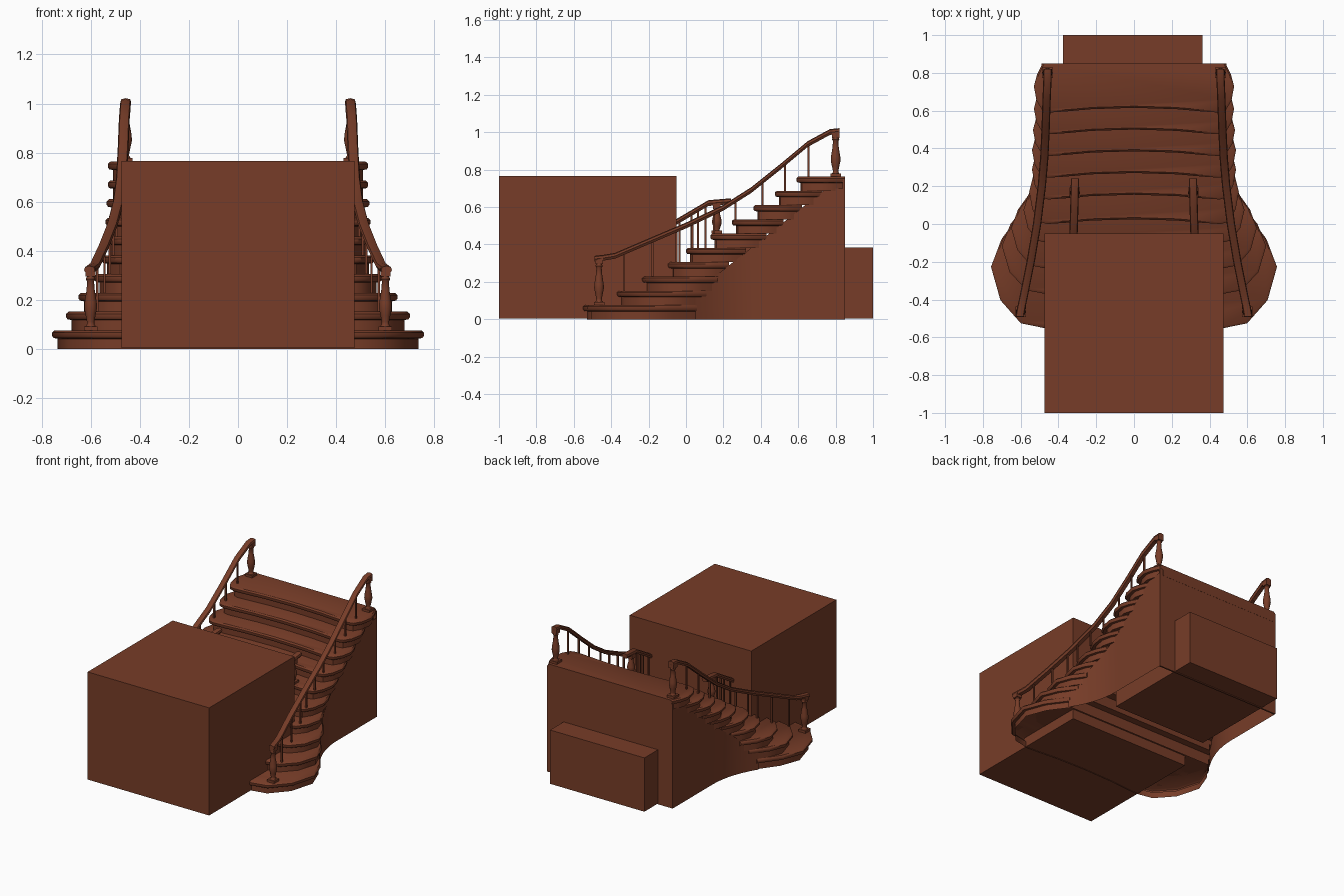
import bpy, bmesh, math
from mathutils import Vector

if "Cube" in bpy.data.objects:
    bpy.data.objects.remove(bpy.data.objects["Cube"])

wood = bpy.data.materials.new("red_brown_wood")
wood.diffuse_color = (0.185, 0.046, 0.021, 1)
wood.use_nodes = True
wood.node_tree.nodes["Principled BSDF"].inputs["Base Color"].default_value = wood.diffuse_color


def finish(name, bm, smooth=None, mirror=False):
    bmesh.ops.recalc_face_normals(bm, faces=bm.faces[:])
    me = bpy.data.meshes.new(name)
    bm.to_mesh(me)
    bm.free()
    me.materials.append(wood)
    ob = bpy.data.objects.new(name, me)
    bpy.context.collection.objects.link(ob)
    if mirror:
        ob.modifiers.new("mirror", 'MIRROR')
    if smooth:
        bpy.ops.object.select_all(action='DESELECT')
        ob.select_set(True)
        bpy.context.view_layer.objects.active = ob
        bpy.ops.object.shade_smooth_by_angle(angle=math.radians(smooth))
    return ob


def loft(bm, rings, start=True, end=True, closed=True):
    """Skin a list of equally long point rings."""
    vs = [[bm.verts.new(p) for p in r] for r in rings]
    n = len(vs[0])
    for a, b in zip(vs, vs[1:]):
        for i in range(n if closed else n - 1):
            j = (i + 1) % n
            bm.faces.new((a[i], a[j], b[j], b[i]))
    if start:
        bm.faces.new(vs[0])
    if end:
        bm.faces.new(vs[-1])


def box_into(bm, x0, x1, y0, y1, z0, z1):
    loft(bm, [[(x0, y0, z), (x1, y0, z), (x1, y1, z), (x0, y1, z)] for z in (z0, z1)])


def interp(pts, y):
    """Linear lookup in a list of (y, value...) rows sorted by y."""
    for a, b in zip(pts, pts[1:]):
        if y <= b[0]:
            t = (y - a[0]) / (b[0] - a[0])
            return [p + (q - p) * t for p, q in zip(a[1:], b[1:])]
    return pts[-1][1:]


# Large block in front and small block behind
for name, dims in (("front_block", (-.475, .475, -1, -.05, .005, .765)),
                   ("rear_block", (-.375, .362, .25, 1, .005, .385))):
    bm = bmesh.new()
    box_into(bm, *dims)
    finish(name, bm)

# Ten steps: front y, back y, half width, straight half width
RISE = 0.0763
steps = [(-.55, .06, .757, .48), (-.37, .11, .70, .47), (-.235, .17, .65, .47),
         (-.10, .23, .585, .46), (.0, .32, .555, .46), (.13, .43, .54, .455),
         (.245, .52, .54, .455), (.36, .62, .535, .45), (.475, .73, .53, .45),
         (.59, .85, .53, .45)]
END = [(0, 0), (.43, .04), (.82, .24), (1, .53), (.8, .77), (.43, 1)]


def step_ring(step, d, z):
    f, b, w, wi = step
    half = [(0, f + .025), (wi * .5, f + .018), (wi * .8, f + .006)]
    half += [(wi + (w - wi) * g, f + (b - f) * t) for g, t in END]
    half = [(x * (1 - d / w), b - (b - y) * (1 - d / (b - f))) for x, y in half]
    return [(x, y, z) for x, y in half] + [(-x, y, z) for x, y in half[:0:-1]]


for i, s in enumerate(steps):
    z0, z1 = i * RISE, (i + 1) * RISE
    bm = bmesh.new()
    loft(bm, [step_ring(s, d, z) for d, z in
              ((.022, z0), (.022, z1 - .034), (.006, z1 - .031), (0, z1 - .022),
               (0, z1 - .009), (.01, z1))], start=i > 0)
    finish("step_%d" % (i + 1), bm, 40)

# Flared side walls and the back wall under the treads
bm = bmesh.new()
low, high = [], []
for k in range(17):
    y = .05 + .05 * k
    x = .49 + .11 * max(0, (.4 - y) / .35) ** 2
    y = min(y, .848)
    low.append((x, y, 0))
    high.append((x, y, min(.70, .15 + (y - .055) * .79)))
loft(bm, [low, high], False, False, closed=False)
finish("side_wall", bm, 40, True)
bm = bmesh.new()
box_into(bm, -.49, .49, .838, .849, 0, .75)
finish("back_wall", bm)

# Handrail paths: y, x, z
outer = [(-.49, .605, .322), (-.44, .596, .328), (-.38, .583, .338), (-.2, .547, .415),
         (0, .513, .50), (.2, .488, .595), (.35, .475, .69), (.5, .468, .81),
         (.65, .463, .935), (.77, .458, 1.0), (.82, .457, 1.005)]
inner = [(-.15, .322, .47), (-.05, .32, .52), (.12, .315, .62), (.24, .312, .63)]


def rail(name, path):
    section = [(-.022, 0), (-.018, .012), (0, .017), (.018, .012), (.022, 0), (.014, -.014), (-.014, -.014)]
    bm = bmesh.new()
    loft(bm, [[(x + u, y, z + v) for u, v in section] for y, x, z in path])
    finish(name, bm, 45, True)


rail("outer_handrail", outer)
rail("inner_handrail", inner)


# Turned newel posts with a square foot and cap
def newel(name, x, y, z0, z1):
    prof = [(.014, 0), (.022, .06), (.015, .1), (.015, .14), (.02, .24), (.026, .36),
            (.025, .45), (.017, .65), (.014, .8), (.02, .84), (.015, .88), (.022, 1)]
    bm = bmesh.new()
    loft(bm, [[(x + r * math.cos(a * math.pi / 6), y + r * math.sin(a * math.pi / 6),
                z0 + (z1 - z0) * t) for a in range(12)] for r, t in prof])
    box_into(bm, x - .028, x + .028, y - .028, y + .028, z0, z0 + .016)
    box_into(bm, x - .02, x + .02, y - .02, y + .02, z1 - .03, z1 + .005)
    finish(name, bm, 40, True)


newel("lower_newel", .60, -.465, RISE, .325)
newel("upper_newel", .458, .80, 10 * RISE, 1.0)
newel("inner_newel", .314, .165, 6 * RISE, .62)


# Thin balusters from the tread up to the rail
def balusters(name, path, ys):
    bm = bmesh.new()
    for y in ys:
        x, z = interp(path, y)
        foot = RISE * max(1, sum(y >= s[0] + .01 for s in steps))
        box_into(bm, x - .005, x + .005, y - .005, y + .005, foot, z)
    finish(name, bm, None, True)


balusters("outer_balusters", outer, (-.33, -.18, -.05, .035, .15, .265, .41, .53, .655))
balusters("inner_balusters", inner, (-.035, .03, .065, .105))
